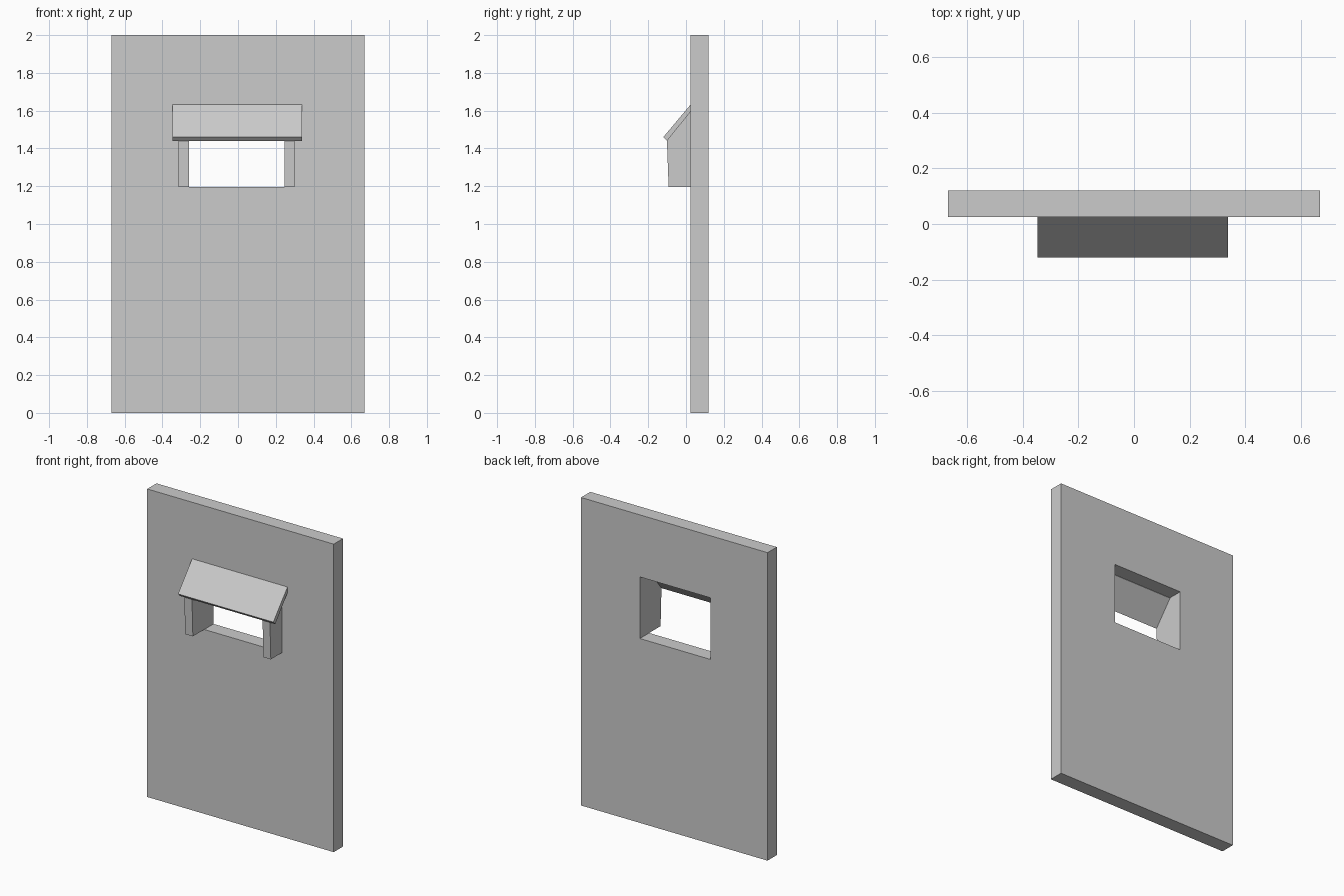
import bpy, bmesh

if "Cube" in bpy.data.objects:
    bpy.data.objects.remove(bpy.data.objects["Cube"])


def extrude_x(name, profile, x0, x1):
    """Solid from a (y, z) profile stretched between two x positions."""
    bm = bmesh.new()
    face = bm.faces.new([bm.verts.new((x0, y, z)) for y, z in profile])
    ext = bmesh.ops.extrude_face_region(bm, geom=[face])["geom"]
    moved = [v for v in ext if isinstance(v, bmesh.types.BMVert)]
    bmesh.ops.translate(bm, verts=moved, vec=(x1 - x0, 0, 0))
    if not any(f.normal.x < -0.9 for f in bm.faces) or len(bm.faces) < len(profile) + 2:
        bm.faces.new([v for v in bm.verts if v not in moved])
    bmesh.ops.recalc_face_normals(bm, faces=bm.faces)
    mesh = bpy.data.meshes.new(name)
    bm.to_mesh(mesh)
    bm.free()
    obj = bpy.data.objects.new(name, mesh)
    bpy.context.collection.objects.link(obj)
    return obj


def rect(y0, y1, z0, z1):
    return [(y0, z0), (y1, z0), (y1, z1), (y0, z1)]


FRONT, BACK = 0.025, 0.12

# Wall slab with a window opening
wall = extrude_x("wall", rect(FRONT, BACK, 0, 2), -0.67, 0.67)
cutter = extrude_x("opening_cutter", rect(-0.2, 0.3, 1.197, 1.597), -0.26, 0.247)
cutter.hide_render = True
cutter.display_type = 'WIRE'
cut = wall.modifiers.new("opening", 'BOOLEAN')
cut.operation = 'DIFFERENCE'
cut.solver = 'EXACT'
cut.object = cutter

# Side cheeks with sloping tops beneath the roof
cheek = [(FRONT, 1.197), (-0.092, 1.197), (-0.101, 1.44), (FRONT, 1.595)]
for side, x0, x1 in (("left", -0.315, -0.26), ("right", 0.247, 0.30)):
    extrude_x(side + "_cheek", cheek, x0, x1)

# Sloping roof board
roof = [(FRONT, 1.633), (-0.12, 1.46), (-0.101, 1.44), (FRONT, 1.595)]
extrude_x("roof", roof, -0.347, 0.338)
